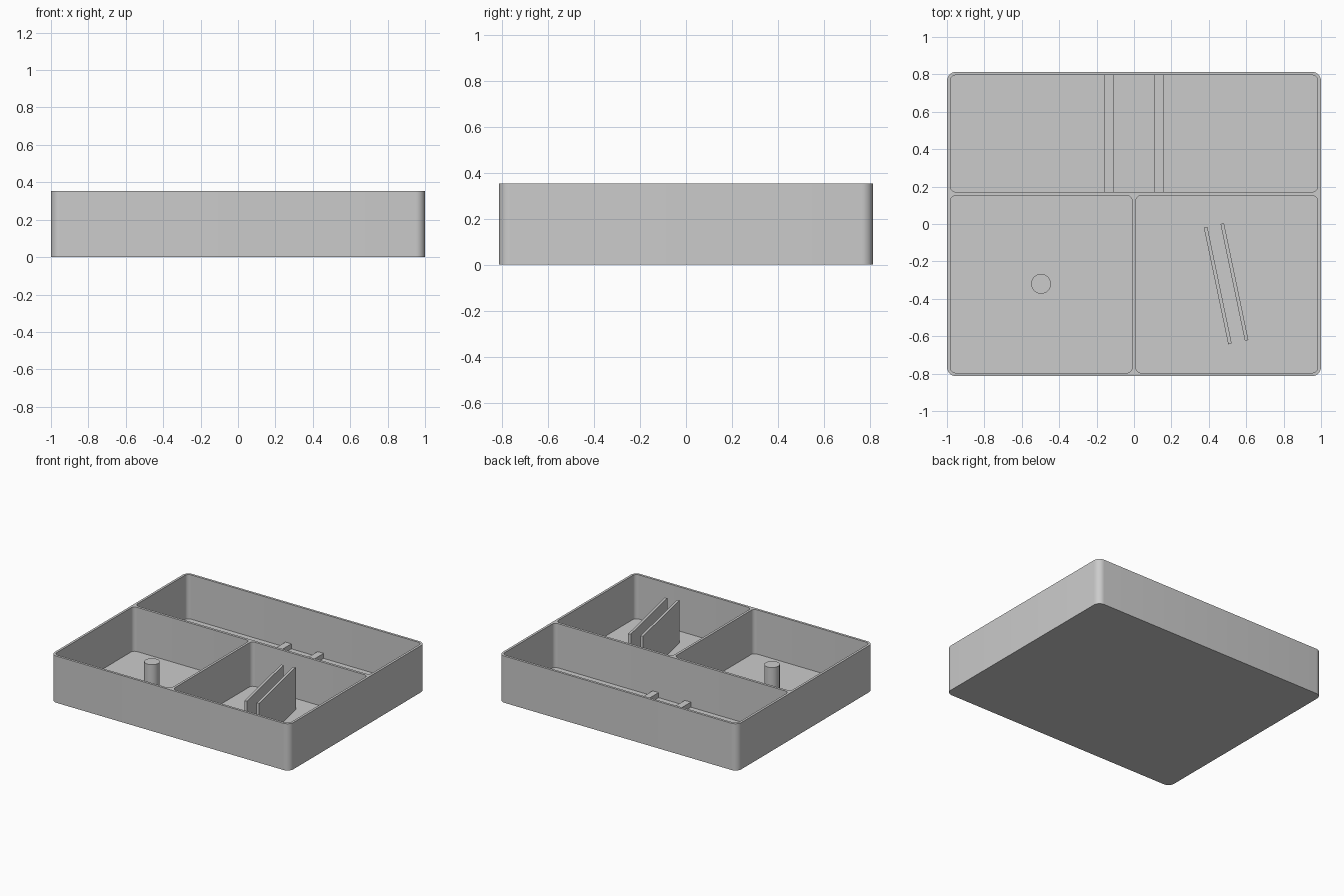
import bpy
import bmesh
from math import radians, cos, sin, pi
from mathutils import Matrix

if "Cube" in bpy.data.objects:
    bpy.data.objects.remove(bpy.data.objects["Cube"], do_unlink=True)

HEIGHT = 0.354
FLOOR = 0.019
HALF_DEPTH = 0.814
SINK = 0.004  # overlap that seats the fittings in the floor

grey = bpy.data.materials.new("light_grey")
grey.use_nodes = True
grey.diffuse_color = (0.6, 0.6, 0.6, 1)
grey.node_tree.nodes["Principled BSDF"].inputs["Base Color"].default_value = (0.6, 0.6, 0.6, 1)


def add_object(name, bm):
    bmesh.ops.recalc_face_normals(bm, faces=bm.faces[:])
    mesh = bpy.data.meshes.new(name)
    bm.to_mesh(mesh)
    bm.free()
    mesh.materials.append(grey)
    obj = bpy.data.objects.new(name, mesh)
    bpy.context.collection.objects.link(obj)
    return obj


def smooth(obj):
    bpy.ops.object.select_all(action="DESELECT")
    obj.select_set(True)
    bpy.context.view_layer.objects.active = obj
    bpy.ops.object.shade_smooth_by_angle(angle=radians(30))


def rounded_block(name, x0, x1, y0, y1, z0, z1, radius, steps=8):
    """Upright block with filleted vertical corners."""
    bm = bmesh.new()
    corners = [(x1, y1, -1, -1), (x0, y1, 1, -1), (x0, y0, 1, 1), (x1, y0, -1, 1)]
    ring = []
    for quarter, (x, y, dx, dy) in enumerate(corners):
        for i in range(steps + 1):
            a = (quarter + i / steps) * pi / 2
            ring.append(bm.verts.new((x + radius * (dx + cos(a)),
                                      y + radius * (dy + sin(a)), z0)))
    base = bm.faces.new(ring)
    top = bmesh.ops.extrude_face_region(bm, geom=[base])["geom"]
    for v in top:
        if isinstance(v, bmesh.types.BMVert):
            v.co.z = z1
    return add_object(name, bm)


def box(name, center, size, turn=0):
    bm = bmesh.new()
    bmesh.ops.create_cube(bm, size=1, matrix=Matrix.Translation(center)
                          @ Matrix.Rotation(turn, 4, "Z") @ Matrix.Diagonal((*size, 1)))
    return add_object(name, bm)


# Tray shell with three compartments hollowed out
tray = rounded_block("tray", -1, 1, -HALF_DEPTH, HALF_DEPTH, 0, HEIGHT, 0.05)
compartments = {
    "back": (-0.982, 0.982, 0.171, 0.796),
    "front_right": (-0.982, -0.009, -0.796, 0.152),
    "front_left": (0.009, 0.982, -0.796, 0.152),
}
for label, bounds in compartments.items():
    cutter = rounded_block(label + "_cutter", *bounds, FLOOR, HEIGHT + 0.1, 0.03)
    cutter.hide_render = True
    cut = tray.modifiers.new(label, "BOOLEAN")
    cut.operation = "DIFFERENCE"
    cut.solver = "EXACT"
    cut.object = cutter
    bpy.context.view_layer.objects.active = tray
    bpy.ops.object.modifier_apply(modifier=cut.name)
    bpy.data.objects.remove(cutter, do_unlink=True)
smooth(tray)

# Low rails across the back compartment
RAIL_TOP = 0.057
for side, label in ((-1, "right"), (1, "left")):
    box(label + "_rail", (side * 0.135, 0.4835, (RAIL_TOP + FLOOR - SINK) / 2),
        (0.05, 0.63, RAIL_TOP - FLOOR + SINK))

# Round peg in the front right compartment
PEG_TOP = 0.246
bm = bmesh.new()
bmesh.ops.create_cone(bm, cap_ends=True, segments=40, radius1=0.053, radius2=0.053,
                      depth=PEG_TOP - FLOOR + SINK,
                      matrix=Matrix.Translation((-0.497, -0.32, (PEG_TOP + FLOOR - SINK) / 2)))
smooth(add_object("peg", bm))

# Pair of slanted upright plates in the front left compartment
PLATE_TOP = 0.34
for label, x, y in (("inner", 0.448, -0.329), ("outer", 0.537, -0.31)):
    box(label + "_plate", (x, y, (PLATE_TOP + FLOOR - SINK) / 2),
        (0.019, 0.638, PLATE_TOP - FLOOR + SINK), radians(11.8))
